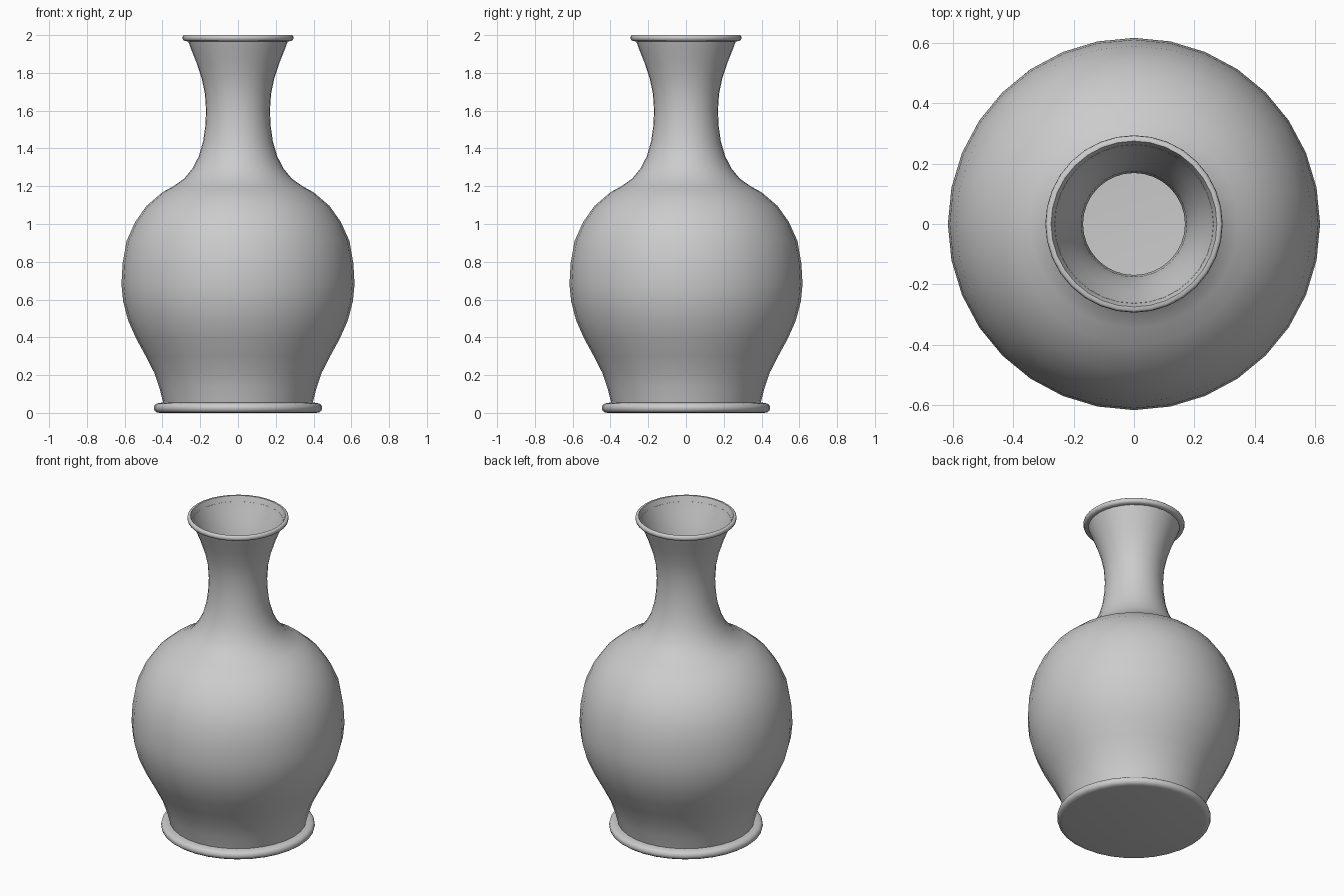
import bpy, bmesh, math

if "Cube" in bpy.data.objects:
    bpy.data.objects.remove(bpy.data.objects["Cube"])

SEGMENTS = 32


def lathe(name, profile, angle=35):
    """Revolve (radius, height) points about z into a smooth surface."""
    bm = bmesh.new()
    rings = []
    for r, z in profile:
        if r == 0:
            rings.append([bm.verts.new((0, 0, z))] * SEGMENTS)
        else:
            rings.append([bm.verts.new((r * math.cos(math.tau * i / SEGMENTS),
                                        r * math.sin(math.tau * i / SEGMENTS), z))
                          for i in range(SEGMENTS)])
    for low, high in zip(rings, rings[1:]):
        for i in range(SEGMENTS):
            j = (i + 1) % SEGMENTS
            corners = list(dict.fromkeys((low[i], low[j], high[j], high[i])))
            bm.faces.new(corners)
    mesh = bpy.data.meshes.new(name)
    bm.to_mesh(mesh)
    bm.free()
    obj = bpy.data.objects.new(name, mesh)
    bpy.context.collection.objects.link(obj)
    bpy.ops.object.select_all(action='DESELECT')
    obj.select_set(True)
    bpy.context.view_layer.objects.active = obj
    bpy.ops.object.shade_smooth_by_angle(angle=math.radians(angle))
    return obj


# Foot: flat underside with a rounded edge
lathe("foot", [(0, 0.005), (0.413, 0.0), (0.43, 0.003), (0.442, 0.012), (0.446, 0.026),
               (0.442, 0.042), (0.43, 0.05), (0.412, 0.053), (0.396, 0.055)], 50)

# Belly, shoulder and flared neck, open at the top
lathe("body", [(0.396, 0.055), (0.415, 0.13), (0.442, 0.21), (0.488, 0.30), (0.54, 0.395),
               (0.582, 0.49), (0.608, 0.59), (0.617, 0.68), (0.611, 0.79), (0.59, 0.91),
               (0.545, 1.01), (0.485, 1.095), (0.40, 1.168), (0.345, 1.198), (0.285, 1.24),
               (0.24, 1.295), (0.207, 1.36), (0.184, 1.44), (0.173, 1.52), (0.169, 1.60),
               (0.175, 1.69), (0.192, 1.77), (0.222, 1.86), (0.25, 1.93), (0.264, 1.968),
               (0.275, 2.0)], 60)

# Lip: small rounded band around the mouth
lathe("lip", [(0.263, 1.967), (0.28, 1.968), (0.29, 1.973), (0.294, 1.984),
              (0.292, 1.995), (0.286, 2.0), (0.275, 2.0)], 50)
